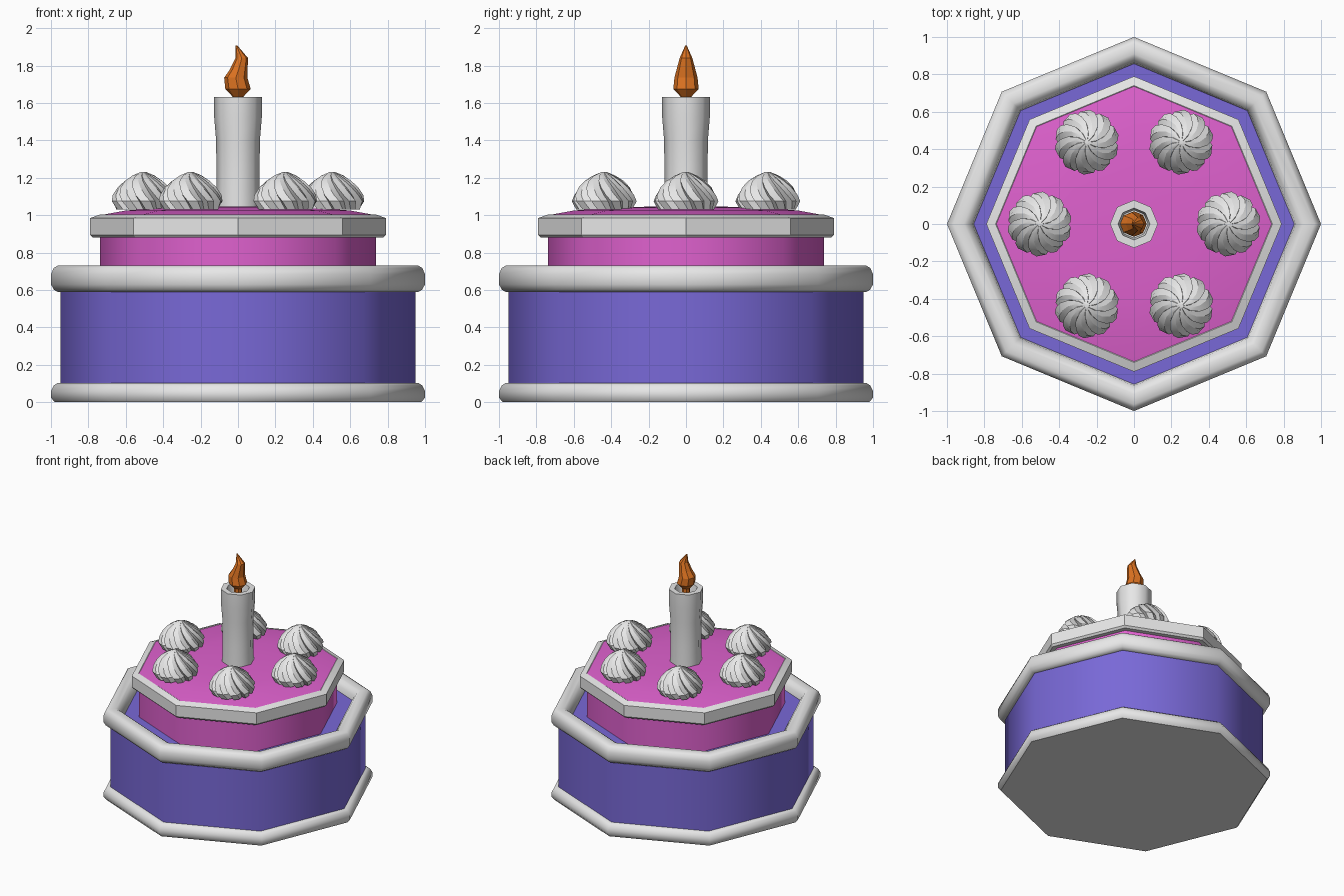
import bpy, bmesh, math
from math import pi, cos, sin

if "Cube" in bpy.data.objects:
    bpy.data.objects.remove(bpy.data.objects["Cube"])


def material(name, rgb):
    m = bpy.data.materials.new(name)
    m.diffuse_color = (*rgb, 1)
    m.use_nodes = True
    m.node_tree.nodes["Principled BSDF"].inputs["Base Color"].default_value = m.diffuse_color
    return m


WHITE = material("white icing", (0.8, 0.8, 0.8))
PURPLE = material("purple sponge", (0.19, 0.14, 0.68))
PINK = material("pink sponge", (0.74, 0.12, 0.62))
ORANGE = material("orange flame", (0.72, 0.17, 0.015))


def skin(name, rings, mat, smooth=None, closed=False):
    """Join equal-length rings of points with quads; cap the ends unless closed."""
    bm = bmesh.new()
    vs = [[bm.verts.new(p) for p in r] for r in rings]
    n = len(vs[0])
    pairs = list(zip(vs, vs[1:])) + ([(vs[-1], vs[0])] if closed else [])
    for a, b in pairs:
        for i in range(n):
            j = (i + 1) % n
            bm.faces.new((a[i], a[j], b[j], b[i]))
    if not closed:
        bm.faces.new(vs[0][::-1])
        bm.faces.new(vs[-1])
    bmesh.ops.remove_doubles(bm, verts=bm.verts, dist=0.0005)
    bmesh.ops.recalc_face_normals(bm, faces=bm.faces)
    me = bpy.data.meshes.new(name)
    bm.to_mesh(me)
    bm.free()
    me.materials.append(mat)
    ob = bpy.data.objects.new(name, me)
    bpy.context.collection.objects.link(ob)
    if smooth:
        bpy.ops.object.select_all(action='DESELECT')
        ob.select_set(True)
        bpy.context.view_layer.objects.active = ob
        bpy.ops.object.shade_smooth_by_angle(angle=math.radians(smooth))
    return ob


def circle(r, z, n=8, cx=0):
    return [(cx + r * cos(2 * pi * i / n), r * sin(2 * pi * i / n), z) for i in range(n)]


def lathe(name, profile, mat, smooth=None, closed=False):
    return skin(name, [circle(r, z) for r, z in profile], mat, smooth, closed)


# Lower tier with its icing bands
lathe("lower_tier", [(0.95, 0.03), (0.95, 0.65)], PURPLE, 50)
lathe("base_icing", [(0.98, 0), (1.0, 0.025), (1.0, 0.06), (0.985, 0.09),
                     (0.965, 0.103), (0.93, 0.103)], WHITE, 50)
lathe("lower_rim_icing", [(0.93, 0.59), (0.965, 0.59), (0.985, 0.603), (1.0, 0.63),
                          (1.0, 0.685), (0.985, 0.718), (0.965, 0.73), (0.91, 0.73),
                          (0.89, 0.72), (0.865, 0.69), (0.855, 0.64)], WHITE, 50, True)

# Upper tier with a gently domed top, and its icing band
lathe("upper_tier", [(0.738, 0.63), (0.738, 1.0), (0.6, 1.025), (0.4, 1.04),
                     (0.2, 1.046), (0.03, 1.048)], PINK, 50)
lathe("upper_rim_icing", [(0.72, 0.88), (0.775, 0.88), (0.79, 0.895), (0.79, 0.985),
                          (0.74, 1.003), (0.72, 0.99)], WHITE, 30, True)

# Candle, hollow at the top
lathe("candle", [(0.118, 1.03), (0.115, 1.2), (0.117, 1.4), (0.127, 1.52), (0.128, 1.633),
                 (0.085, 1.633), (0.075, 1.57)], WHITE, 50)

# Leaning flame: radius across x, radius across y, x offset, height
FLAME = [(0.03, 0.03, 0, 1.56), (0.03, 0.03, 0, 1.635), (0.068, 0.068, 0, 1.675),
         (0.062, 0.062, -0.012, 1.735), (0.047, 0.05, 0.004, 1.78),
         (0.034, 0.034, 0.02, 1.84), (0.004, 0.004, -0.008, 1.908)]
skin("flame", [[(cx + rx * cos(k * pi / 4), ry * sin(k * pi / 4), z) for k in range(8)]
               for rx, ry, cx, z in FLAME], ORANGE)

# Six piped cream swirls: toothed rings that twist on the way down
SWIRL = [(0.012, 1.232), (0.06, 1.212), (0.105, 1.183), (0.14, 1.148),
         (0.165, 1.108), (0.174, 1.075), (0.15, 1.03)]
TEETH = [(0.0, 1.0), (0.5, 0.96), (0.88, 0.8)]
LOBES = 10


def swirl(cx, cy):
    rings = []
    for k, (r, z) in enumerate(SWIRL):
        twist = 0.17 * k
        ring = []
        for lobe in range(LOBES):
            for f, s in TEETH:
                a = 2 * pi * (lobe + f) / LOBES + twist
                ring.append((cx + r * s * cos(a), cy + r * s * sin(a), z))
        rings.append(ring)
    return rings


for i in range(6):
    a = i * pi / 3
    skin(f"cream_swirl_{i + 1}", swirl(0.505 * cos(a), 0.505 * sin(a)), WHITE, 25)
